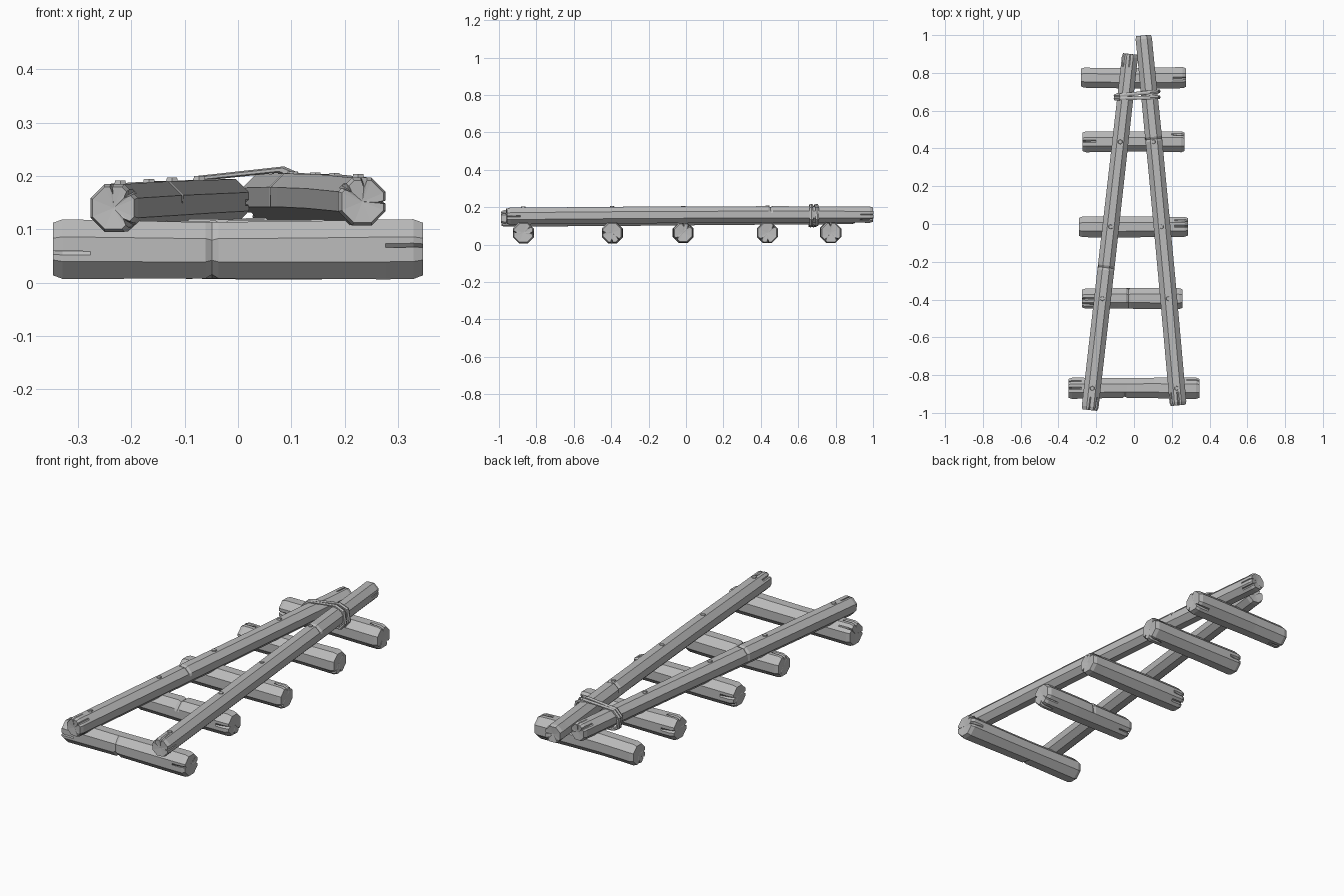
import bpy, bmesh, math, random
from mathutils import Vector

random.seed(4)
cube = bpy.data.objects.get("Cube")
if cube:
    bpy.data.objects.remove(cube, do_unlink=True)

grey = bpy.data.materials.new("weathered grey")
grey.use_nodes = True
COLOUR = (0.5, 0.5, 0.5, 1)
grey.diffuse_color = COLOUR
grey.node_tree.nodes["Principled BSDF"].inputs["Base Color"].default_value = COLOUR

SIDES = 8
STEP = math.tau / SIDES


def finish(name, bm):
    bmesh.ops.recalc_face_normals(bm, faces=bm.faces[:])
    mesh = bpy.data.meshes.new(name)
    bm.to_mesh(mesh)
    bm.free()
    mesh.materials.append(grey)
    obj = bpy.data.objects.new(name, mesh)
    bpy.context.collection.objects.link(obj)
    return obj


def flat_radius(angle):
    """Radius of a unit octagon with a flat top at the given angle."""
    return math.cos(STEP / 2) / math.cos((angle + STEP / 2) % STEP - STEP / 2)


def log(name, start, end, radius, crack=None):
    """Hewn log with split ends, a slight bend and an optional crack (fraction, angle)."""
    start, end = Vector(start), Vector(end)
    length = (end - start).length
    axis = (end - start).normalized()
    side = axis.cross(Vector((0, 0, 1))).normalized()
    up = side.cross(axis)

    # Corner angles, plus three narrow points for each end split
    splits = [[(k + random.uniform(-0.1, 0.1)) * STEP for k in random.sample(range(SIDES), 3)]
              for _ in range(2)]
    angles = [((k + 0.5) * STEP, None) for k in range(SIDES)]
    for tip, group in enumerate(splits):
        for a in group:
            angles += [(a - 0.13, None), (a, tip), (a + 0.13, None)]
    angles.sort(key=lambda item: item[0])

    # Stations along the log: distance, scale, which end, crack flag
    inset, depth = 0.018, 0.07
    stations = [(0, 0.88, 0, False), (inset, 1, 0, False), (depth, 1, None, False)]
    stations += [(length * f, 1, None, False) for f in (0.35, 0.65)]
    stations += [(length - depth, 1, None, False), (length - inset, 1, 1, False),
                 (length, 0.88, 1, False)]
    if crack:
        c = length * crack[0]
        stations += [(c - 0.012, 1, None, False), (c, 1, None, True), (c + 0.012, 1, None, False)]
    stations.sort(key=lambda s: s[0])

    bm = bmesh.new()
    rings = []
    bend = random.uniform(-0.004, 0.004)
    for dist, scale, tip, cracked in stations:
        centre = start + axis * dist + (side + up) * bend * math.sin(math.pi * dist / length)
        swell = scale * (1 + 0.03 * math.sin(dist * 9 + start.y * 5))
        ring = []
        for a, split in angles:
            r = radius * swell * flat_radius(a)
            if tip is not None and split == tip:
                r *= 0.68 if scale < 1 else 0.78
            if cracked and math.cos(a - crack[1]) > 0.3:
                r *= 0.86
            ring.append(bm.verts.new(centre + side * math.cos(a) * r + up * math.sin(a) * r))
        rings.append(ring)
    n = len(angles)
    for a, b in zip(rings, rings[1:]):
        for i in range(n):
            bm.faces.new((a[i], a[(i + 1) % n], b[(i + 1) % n], b[i]))
    # Fanned end caps
    for ring, point in ((rings[0], start + axis * 0.004), (rings[-1], end - axis * 0.004)):
        hub = bm.verts.new(point)
        for i in range(n):
            bm.faces.new((ring[i], ring[(i + 1) % n], hub))
    return finish(name, bm)


# Rungs: y, left end x, right end x, crack
UP = math.pi / 2
rungs = [(-0.87, -0.347, 0.347, (0.43, -0.5)),
         (-0.395, -0.275, 0.258, (0.46, UP)),
         (-0.015, -0.29, 0.285, None),
         (0.435, -0.272, 0.268, None),
         (0.775, -0.28, 0.276, None)]
for i, (y, x0, x1, crack) in enumerate(rungs):
    log(f"rung_{i + 1}", (x0, y, 0.063), (x1, y, 0.063), 0.059, crack)

# Rails leaning together towards the back
rails = {"right_rail": ((-0.234, -0.985, 0.14), (-0.02, 0.9, 0.152), (0.4, UP)),
         "left_rail": ((0.234, -0.96, 0.152), (0.05, 0.998, 0.16), (0.72, UP))}
for name, (a, b, crack) in rails.items():
    log(name, a, b, 0.047, crack)

# Nail heads above each crossing
for name, (a, b, _) in rails.items():
    for i, rung in enumerate(rungs[:4]):
        t = (rung[0] - a[1]) / (b[1] - a[1])
        spot = Vector(a).lerp(Vector(b), t) + Vector((0, 0, 0.045))
        bm = bmesh.new()
        bmesh.ops.create_cone(bm, cap_ends=True, segments=6, radius1=0.014,
                              radius2=0.011, depth=0.012)
        bmesh.ops.translate(bm, verts=bm.verts[:], vec=spot)
        finish(f"{name}_nail_{i + 1}", bm)

# Rope lashing around both rails
outline = [(-0.092, 0.11), (-0.099, 0.165), (-0.07, 0.196), (0.08, 0.212),
           (0.122, 0.195), (0.132, 0.135), (0.105, 0.104), (-0.065, 0.097)]


def rope_loop(name, y, tilt):
    bm = bmesh.new()
    middle = Vector((0.016, 0, 0.152))
    rings = []
    for x, z in outline:
        p = Vector((x, 0, z))
        out = (p - middle).normalized()
        p.y = y + tilt * x
        rings.append([bm.verts.new(p + out * math.cos(k * math.tau / 6) * 0.009
                                   + Vector((0, math.sin(k * math.tau / 6) * 0.011, 0)))
                      for k in range(6)])
    for a, b in zip(rings, rings[1:] + rings[:1]):
        for k in range(6):
            bm.faces.new((a[k], a[(k + 1) % 6], b[(k + 1) % 6], b[k]))
    finish(name, bm)


rope_loop("rope_loop_front", 0.667, 0.03)
rope_loop("rope_loop_back", 0.689, 0.1)
